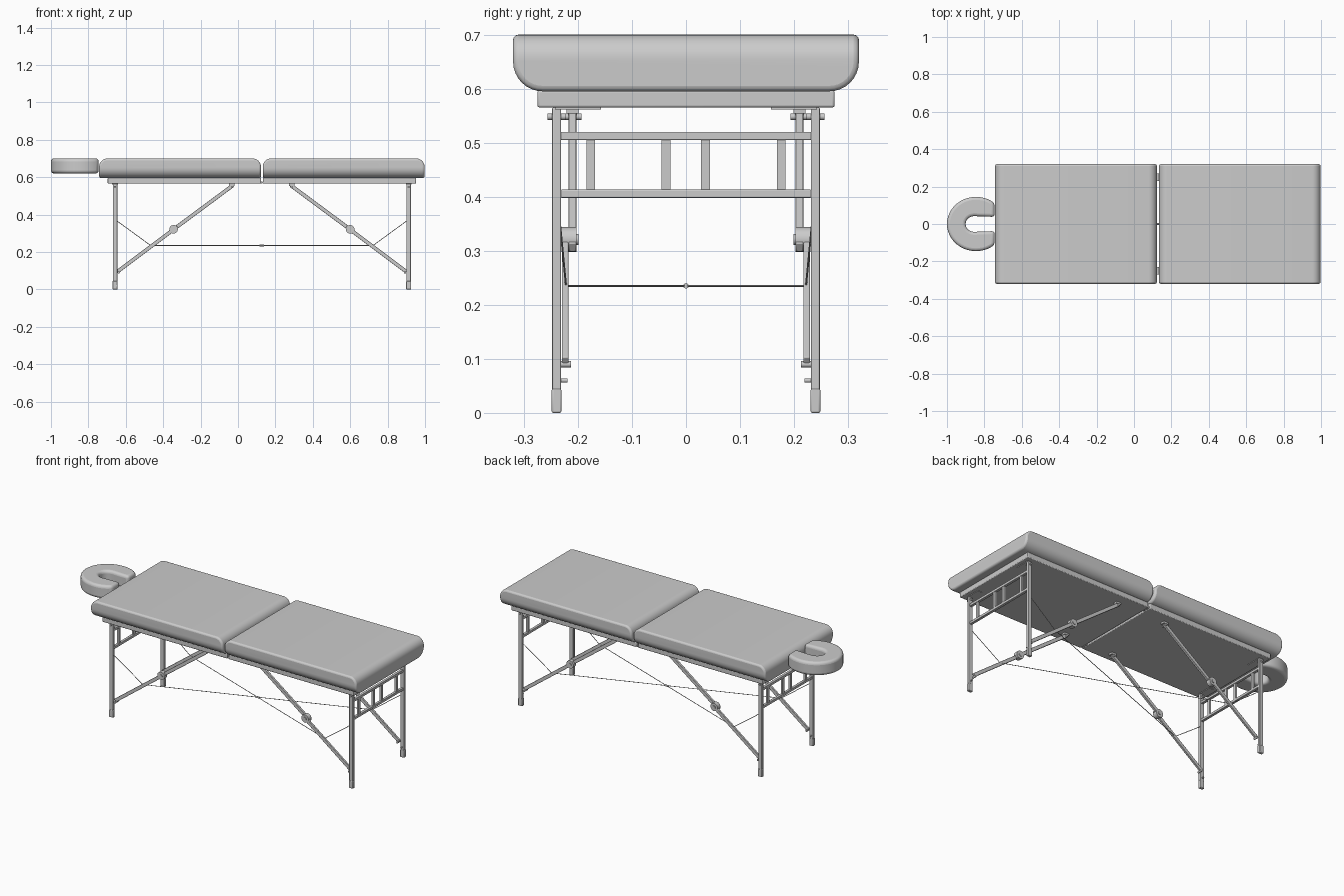
import bpy, bmesh, math
from mathutils import Vector, Matrix

if "Cube" in bpy.data.objects:
    bpy.data.objects.remove(bpy.data.objects["Cube"])

CX = 0.1275          # fold line: both halves mirror about it


def finish(name, bm, bevel=0.0, segs=3, smooth=True):
    bmesh.ops.recalc_face_normals(bm, faces=bm.faces)
    me = bpy.data.meshes.new(name)
    bm.to_mesh(me)
    bm.free()
    ob = bpy.data.objects.new(name, me)
    bpy.context.collection.objects.link(ob)
    if bevel:
        m = ob.modifiers.new("bevel", 'BEVEL')
        m.width, m.segments = bevel, segs
        m.limit_method, m.angle_limit = 'ANGLE', math.radians(45)
        m.use_clamp_overlap = False
    if smooth:
        bpy.ops.object.select_all(action='DESELECT')
        ob.select_set(True)
        bpy.context.view_layer.objects.active = ob
        bpy.ops.object.shade_smooth_by_angle(angle=math.radians(35))
    return ob


def box_bm(center, size):
    bm = bmesh.new()
    bmesh.ops.create_cube(bm, size=1, matrix=Matrix.Translation(center) @ Matrix.Diagonal((*size, 1)))
    return bm


def box(name, center, size, bevel=0.0):
    return finish(name, box_bm(center, size), bevel, 2, bevel > 0)


def bar(name, a, b, thick, width, bevel=0.002):
    # flat bar from a to b: thick across the table, width in the side plane
    a, b = Vector(a), Vector(b)
    d = b - a
    ob = box(name, (0, 0, 0), (thick, width, d.length), bevel)
    ob.matrix_world = Matrix.Translation((a + b) / 2) @ d.to_track_quat('Z', 'Y').to_matrix().to_4x4()
    return ob


def rod(name, a, b, r, n=16):
    a, b = Vector(a), Vector(b)
    d = b - a
    bm = bmesh.new()
    mat = Matrix.Translation((a + b) / 2) @ d.to_track_quat('Z', 'Y').to_matrix().to_4x4()
    bmesh.ops.create_cone(bm, cap_ends=True, segments=n, radius1=r, radius2=r, depth=d.length, matrix=mat)
    return finish(name, bm)


def edges_where(bm, axis, top):
    z = max(v.co.z for v in bm.verts) if top else min(v.co.z for v in bm.verts)
    out = []
    for e in bm.edges:
        d = e.verts[0].co - e.verts[1].co
        if all(abs(v.co.z - z) < 1e-5 for v in e.verts) and abs(d[axis]) > 0.3 and abs(d[1 - axis]) < 1e-5:
            out.append(e)
    return out


def cushion(name, x):
    bm = box_bm((x, 0, 0.6475), (0.865, 0.64, 0.105))
    # long lower edges, then short upper edges
    for axis, top, r in ((0, False, 0.055), (1, True, 0.045)):
        bmesh.ops.bevel(bm, geom=edges_where(bm, axis, top), offset=r, offset_type='OFFSET',
                        segments=8, profile=0.5, affect='EDGES')
    return finish(name, bm, 0.010, 3)


# U-shaped face rest
bm = bmesh.new()
pts = []
for i in range(33):
    t = math.radians(50 + 260 * i / 32)
    pts.append((-0.845 + 0.155 * math.cos(t), 0.145 * math.sin(t)))
pts.append((-0.745, -0.038))
for i in range(17):
    t = math.radians(270 - 180 * i / 16)
    pts.append((-0.855 + 0.045 * math.cos(t), 0.042 * math.sin(t)))
pts.append((-0.745, 0.038))
face = bm.faces.new([bm.verts.new((x, y, 0.62)) for x, y in pts])
ext = bmesh.ops.extrude_face_region(bm, geom=[face])
bmesh.ops.translate(bm, vec=(0, 0, 0.08),
                    verts=[g for g in ext['geom'] if isinstance(g, bmesh.types.BMVert)])
finish("face_rest", bm, 0.016, 4)

for sx, end in ((-1, "head"), (1, "foot")):
    def X(d):
        return CX + sx * d

    # padded top and its base panel
    cushion(end + "_cushion", X(0.4375))
    box(end + "_base_panel", (X(0.4145), 0, 0.581), (0.819, 0.55, 0.032), 0.004)

    # rails and slats between the legs
    for z, n in ((0.5125, "upper"), (0.4055, "lower")):
        box(f"{end}_{n}_rail", (X(0.785), 0, z), (0.016, 0.465, 0.015), 0.002)
    for y in (-0.176, -0.037, 0.036, 0.176):
        box(end + "_rail_slat", (X(0.785), y, 0.459), (0.012, 0.016, 0.094))

    for sy, side in ((-1, "front"), (1, "back")):
        p = f"{end}_{side}_"

        def P(d, y, z):
            return (X(d), sy * y, z)

        # leg with rubber foot and pivot bolt
        box(p + "leg", P(0.785, 0.2395, 0.3025), (0.024, 0.016, 0.525), 0.002)
        box(p + "leg_foot", P(0.785, 0.2395, 0.0225), (0.027, 0.018, 0.045), 0.003)
        rod(p + "leg_bolt", P(0.785, 0.223, 0.548), P(0.785, 0.256, 0.548), 0.006)
        box(p + "leg_bracket", P(0.785, 0.2, 0.5635), (0.03, 0.085, 0.004))

        # folding brace in two overlapping bars with a centre joint
        bar(p + "lower_brace", P(0.772, 0.2235, 0.095), P(0.452, 0.2235, 0.335), 0.012, 0.02)
        bar(p + "upper_brace", P(0.492, 0.21, 0.306), P(0.155, 0.21, 0.556), 0.014, 0.02)
        rod(p + "brace_joint", P(0.472, 0.203, 0.321), P(0.472, 0.230, 0.321), 0.023, 24)
        rod(p + "brace_joint_bolt", P(0.472, 0.199, 0.321), P(0.472, 0.234, 0.321), 0.010)
        rod(p + "brace_top_bolt", P(0.160, 0.193, 0.548), P(0.160, 0.227, 0.548), 0.006)
        box(p + "brace_bracket", P(0.160, 0.21, 0.560), (0.03, 0.022, 0.012))
        rod(p + "brace_foot_bolt", P(0.765, 0.213, 0.090), P(0.765, 0.240, 0.090), 0.006)
        rod(p + "leg_stop_pin", P(0.785, 0.219, 0.060), P(0.785, 0.240, 0.060), 0.004)

        # tension cable: leg to brace, then diagonally to the table centre
        rod(p + "cable_end", P(0.780, 0.235, 0.370), P(0.595, 0.222, 0.235), 0.0018, 8)
        rod(p + "cable", P(0.595, 0.222, 0.235), (CX, 0, 0.235), 0.0018, 8)

# cable crossing clip and fold hinges
rod("cable_clip", (CX - 0.012, 0, 0.235), (CX + 0.012, 0, 0.235), 0.005)
for sy in (-1, 1):
    rod("fold_hinge", (CX, sy * 0.23, 0.572), (CX, sy * 0.27, 0.572), 0.006)
